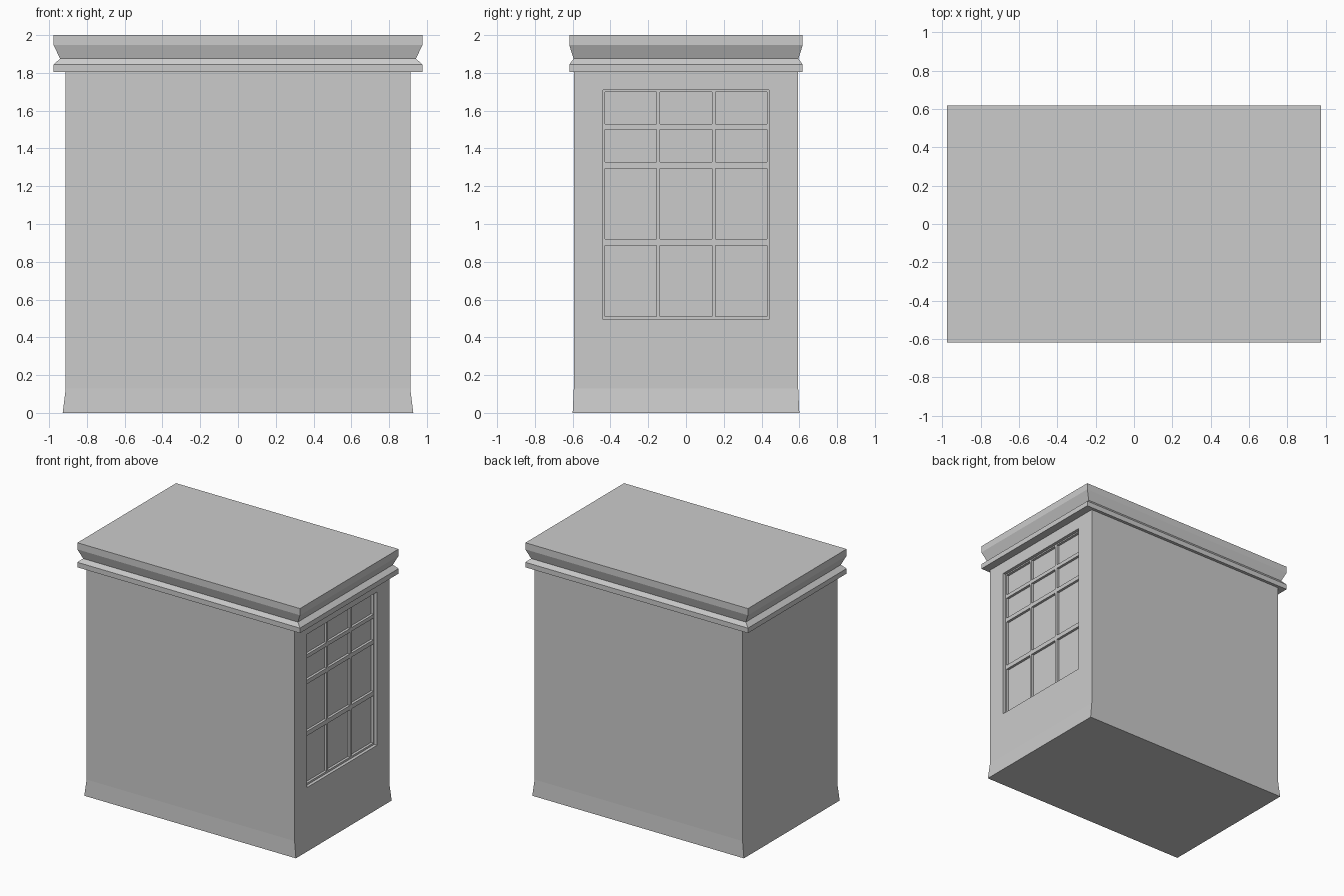
import bpy, bmesh

if "Cube" in bpy.data.objects:
    bpy.data.objects.remove(bpy.data.objects["Cube"])


def finish(bm, name):
    bmesh.ops.recalc_face_normals(bm, faces=bm.faces)
    mesh = bpy.data.meshes.new(name)
    bm.to_mesh(mesh)
    bm.free()
    obj = bpy.data.objects.new(name, mesh)
    bpy.context.collection.objects.link(obj)
    return obj


def loft(name, rings):
    """Stack rectangles given as (half width, half depth, height)."""
    bm = bmesh.new()
    loops = [[bm.verts.new((sx * x, sy * y, z))
              for sx, sy in ((-1, -1), (1, -1), (1, 1), (-1, 1))]
             for x, y, z in rings]
    for a, b in zip(loops, loops[1:]):
        for i in range(4):
            j = (i + 1) % 4
            bm.faces.new((a[i], a[j], b[j], b[i]))
    bm.faces.new(loops[0])
    bm.faces.new(loops[-1])
    return finish(bm, name)


WALL_X, WALL_Y = 0.912, 0.594
FRAME_DEPTH, PANE_DEPTH = 0.025, 0.045

# Walls with flared foot
walls = loft("walls", [(0.928, 0.6, 0), (WALL_X, WALL_Y, 0.13), (WALL_X, WALL_Y, 1.83)])

# Moulded cornice and flat roof
loft("cornice", [(0.976, 0.618, 1.805), (0.976, 0.618, 1.845), (0.942, 0.595, 1.875),
                 (0.976, 0.618, 1.947), (0.976, 0.618, 2.0)])

# Window cutter: grid of glazing bars, with the panes pushed deeper
ys = [-0.44, -0.43, -0.157, -0.137, 0.137, 0.157, 0.43, 0.44]
zs = [0.495, 0.51, 0.885, 0.92, 1.295, 1.328, 1.5, 1.53, 1.7, 1.71]
bm = bmesh.new()
grid = [[bm.verts.new((WALL_X - FRAME_DEPTH, y, z)) for z in zs] for y in ys]
panes = []
for i in range(len(ys) - 1):
    for j in range(len(zs) - 1):
        f = bm.faces.new((grid[i][j], grid[i + 1][j], grid[i + 1][j + 1], grid[i][j + 1]))
        if i % 2 and j % 2:
            panes.append(f)
border = [e for e in bm.edges if e.is_boundary]
deep = bmesh.ops.extrude_face_region(bm, geom=panes)["geom"]
bmesh.ops.delete(bm, geom=[f for f in panes if f.is_valid], context="FACES_ONLY")
for v in deep:
    if isinstance(v, bmesh.types.BMVert):
        v.co.x = WALL_X - PANE_DEPTH
outer = bmesh.ops.extrude_edge_only(bm, edges=border)["geom"]
for v in outer:
    if isinstance(v, bmesh.types.BMVert):
        v.co.x = WALL_X + 0.1
bmesh.ops.holes_fill(bm, edges=[e for e in bm.edges if e.is_boundary], sides=0)
cutter = finish(bm, "window_cutter")
cutter.hide_render = True
cutter.display_type = "WIRE"

# Recessed window in the right wall
cut = walls.modifiers.new("window", "BOOLEAN")
cut.operation = "DIFFERENCE"
cut.solver = "EXACT"
cut.object = cutter
